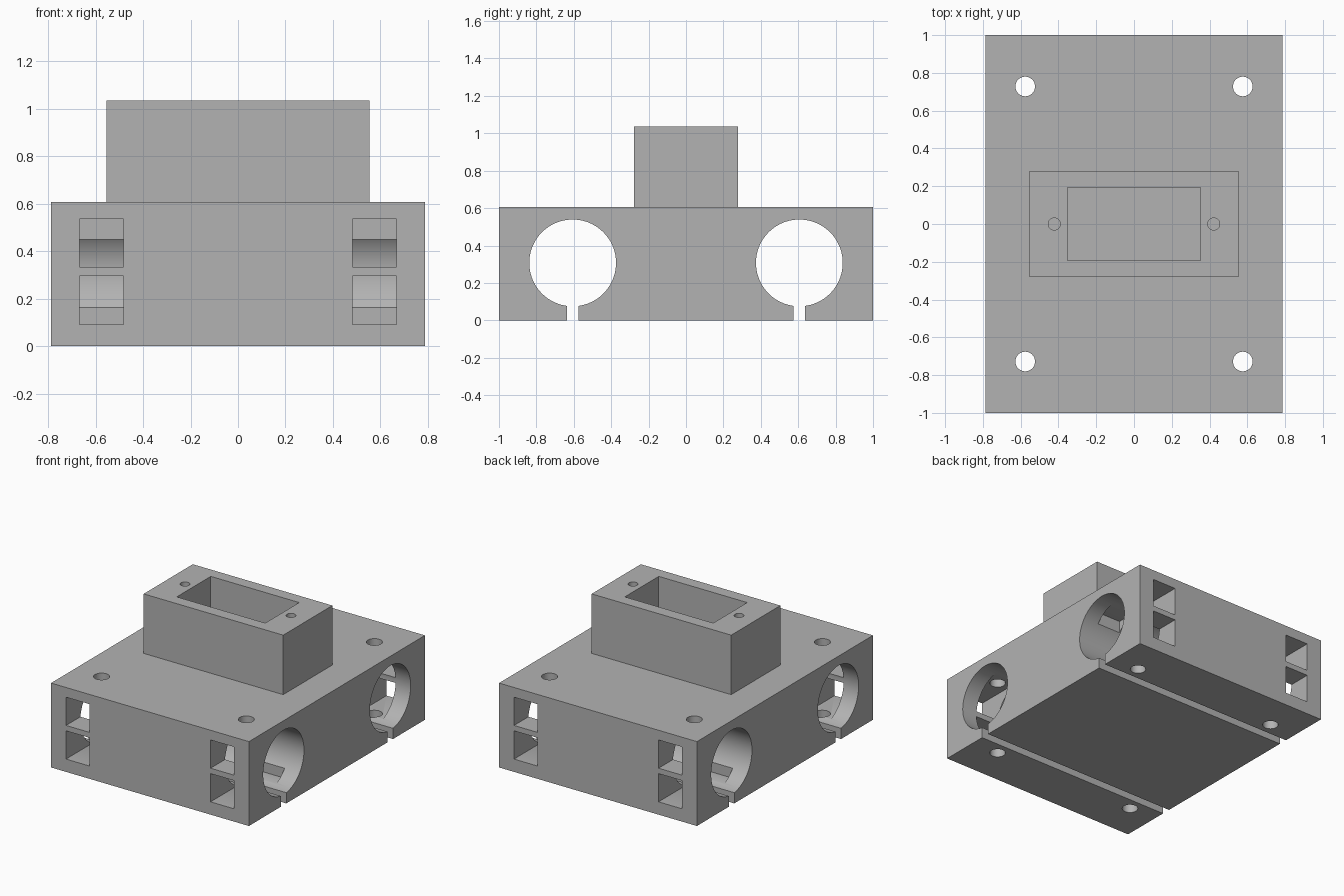
import bpy
import math

if "Cube" in bpy.data.objects:
    bpy.data.objects.remove(bpy.data.objects["Cube"])

grey = bpy.data.materials.new("light_grey")
grey.diffuse_color = (0.45, 0.45, 0.45, 1)
grey.use_nodes = True
grey.node_tree.nodes["Principled BSDF"].inputs["Base Color"].default_value = grey.diffuse_color

TOP, HEIGHT = 0.607, 1.035      # body top, socket block top
BORE_Y, BORE_Z, BORE_R = 0.606, 0.307, 0.232


def box(name, x0, x1, y0, y1, z0, z1):
    bpy.ops.mesh.primitive_cube_add(
        size=1, location=((x0 + x1) / 2, (y0 + y1) / 2, (z0 + z1) / 2))
    ob = bpy.context.object
    ob.name = name
    ob.scale = (x1 - x0, y1 - y0, z1 - z0)
    bpy.ops.object.transform_apply(location=True, rotation=True, scale=True)
    ob.data.materials.append(grey)
    return ob


def cylinder(name, r, depth, loc, rot=(0, 0, 0), sides=48):
    bpy.ops.mesh.primitive_cylinder_add(
        vertices=sides, radius=r, depth=depth, location=loc, rotation=rot)
    ob = bpy.context.object
    ob.name = name
    bpy.ops.object.transform_apply(location=True, rotation=True, scale=True)
    ob.data.materials.append(grey)
    return ob


def combine(target, tool, operation):
    mod = target.modifiers.new(tool.name, 'BOOLEAN')
    mod.operation = operation
    mod.solver = 'EXACT'
    mod.object = tool
    bpy.context.view_layer.objects.active = target
    bpy.ops.object.modifier_apply(modifier=mod.name)
    bpy.data.objects.remove(tool, do_unlink=True)


# Carriage body with the socket block fused on top
body = box("carriage_body", -0.787, 0.787, -1, 1, 0, TOP)
combine(body, box("socket_block", -0.555, 0.555, -0.279, 0.279, 0.5, HEIGHT), 'UNION')

cutters = []
for sy in (-1, 1):
    yc = sy * BORE_Y
    # Bearing bore and the slit beneath it
    cutters.append(cylinder("bore", BORE_R, 2, (0, yc, BORE_Z),
                            (0, math.pi / 2, 0), 72))
    cutters.append(box("slit", -1, 1, yc - 0.031, yc + 0.031, -0.1, 0.2))
    y0, y1 = sorted((sy * 1.1, sy * 0.424))
    for sx in (-1, 1):
        # Strap windows, a lower and an upper one
        x0, x1 = sorted((sx * 0.482, sx * 0.668))
        for z0, z1 in ((0.092, 0.295), (0.334, 0.537)):
            cutters.append(box("strap_window", x0, x1, y0, y1, z0, z1))
        # Vertical mounting hole
        cutters.append(cylinder("mount_hole", 0.052, 2,
                                (sx * 0.576, sy * 0.728, 0.3)))

# Socket pocket and its two pin holes
cutters.append(box("pocket", -0.352, 0.352, -0.193, 0.193, TOP, 1.2))
for sx in (-1, 1):
    cutters.append(cylinder("pin_hole", 0.032, 1.2 - TOP,
                            (sx * 0.422, 0, (1.2 + TOP) / 2), sides=32))

for c in cutters:
    combine(body, c, 'DIFFERENCE')

# Smooth bore walls with crisp edges
bpy.ops.object.select_all(action='DESELECT')
body.select_set(True)
bpy.context.view_layer.objects.active = body
bpy.ops.object.shade_smooth_by_angle(angle=math.radians(30))
